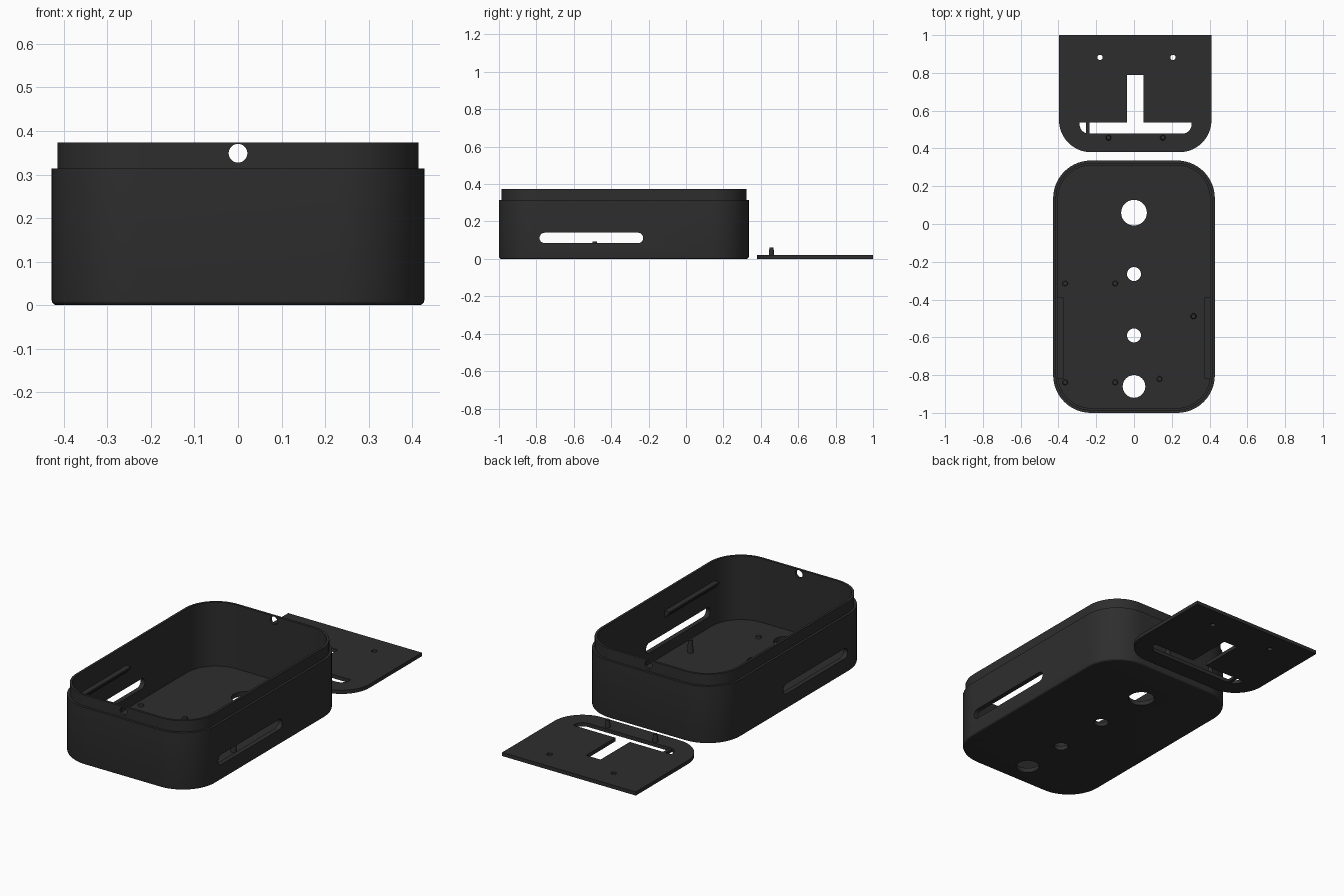
import bpy, bmesh, math

if "Cube" in bpy.data.objects:
    bpy.data.objects.remove(bpy.data.objects["Cube"])

plastic = bpy.data.materials.new("dark_grey_plastic")
plastic.diffuse_color = (0.027, 0.027, 0.027, 1)
plastic.use_nodes = True
plastic.node_tree.nodes["Principled BSDF"].inputs["Base Color"].default_value = plastic.diffuse_color


def arc(cx, cy, r, a0, a1, n=14):
    """Points along a circular arc, angles in degrees."""
    return [(cx + r * math.cos(math.radians(a0 + (a1 - a0) * i / n)),
             cy + r * math.sin(math.radians(a0 + (a1 - a0) * i / n))) for i in range(n + 1)]


def rounded(inset):
    """Case outline shrunk by inset."""
    x, y0, y1, r = 0.428 - inset, -1 + inset, 0.336 - inset, 0.2 - inset
    return (arc(x - r, y0 + r, r, -90, 0) + arc(x - r, y1 - r, r, 0, 90)
            + arc(-x + r, y1 - r, r, 90, 180) + arc(-x + r, y0 + r, r, 180, 270))


def loft(name, rings, axis="z"):
    """Skin a stack of (outline, height) rings and cap both ends."""
    place = {"z": lambda u, v, h: (u, v, h),
             "x": lambda u, v, h: (h, u, v),
             "y": lambda u, v, h: (u, h, v)}[axis]
    bm = bmesh.new()
    rows = [[bm.verts.new(place(u, v, h)) for u, v in pts] for pts, h in rings]
    n = len(rows[0])
    for a, b in zip(rows, rows[1:]):
        for i in range(n):
            j = (i + 1) % n
            bm.faces.new((a[i], a[j], b[j], b[i]))
    bm.faces.new(rows[0][::-1])
    bm.faces.new(rows[-1])
    bmesh.ops.recalc_face_normals(bm, faces=bm.faces)
    mesh = bpy.data.meshes.new(name)
    bm.to_mesh(mesh)
    bm.free()
    mesh.materials.append(plastic)
    ob = bpy.data.objects.new(name, mesh)
    bpy.context.collection.objects.link(ob)
    return ob


def prism(name, pts, h0, h1, axis="z"):
    return loft(name, [(pts, h0), (pts, h1)], axis)


def circle(cx, cy, r, n=32):
    return arc(cx, cy, r, 0, 360, n)[:-1]


def rect(x0, x1, y0, y1):
    return [(x0, y0), (x1, y0), (x1, y1), (x0, y1)]


def cut(ob, cutters):
    """Subtract the cutters, bake the result and remove the helpers."""
    for c in cutters:
        c.hide_render = True
        m = ob.modifiers.new("cut", "BOOLEAN")
        m.operation, m.solver, m.object = "DIFFERENCE", "EXACT", c
    dg = bpy.context.evaluated_depsgraph_get()
    mesh = bpy.data.meshes.new_from_object(ob.evaluated_get(dg))
    ob.modifiers.clear()
    ob.data = mesh
    for c in cutters:
        bpy.data.objects.remove(c)


def smooth(ob):
    bpy.ops.object.select_all(action="DESELECT")
    ob.select_set(True)
    bpy.context.view_layer.objects.active = ob
    bpy.ops.object.shade_smooth_by_angle(angle=math.radians(30))


# Open case: rounded bottom edge, stepped lip, hollow inside
case = loft("case", [
    (rounded(0.012), 0), (rounded(0.006), 0.0016), (rounded(0.0016), 0.006), (rounded(0), 0.012),
    (rounded(0), 0.314), (rounded(0.013), 0.314), (rounded(0.013), 0.374),
    (rounded(0.026), 0.374), (rounded(0.026), 0.025)])
slot = arc(-0.257, 0.112, 0.028, -90, 90) + arc(-0.755, 0.112, 0.028, 90, 270)
cutters = [prism("side_slot_cutter", slot, -0.6, 0.6, "x"),
           prism("cable_hole_cutter", circle(0, 0.349, 0.0215), -1.2, 0.6, "y")]
for y, r in ((0.06, 0.068), (-0.265, 0.037), (-0.59, 0.037), (-0.86, 0.06)):
    cutters.append(prism("floor_hole_cutter", circle(0, y, r, 40), -0.1, 0.1))
cut(case, cutters)
smooth(case)

# Wedge-shaped ledges inside the long walls
for s, side in ((-1, "left"), (1, "right")):
    prism(side + "_ledge", [(s * 0.408, 0.265), (s * 0.373, 0.265), (s * 0.373, 0.255),
                            (s * 0.408, 0.22)], -0.82, -0.39, "y")

# Locating pegs on the floor
for x, y, top in ((-0.365, -0.315, 0.035), (-0.1, -0.315, 0.035), (-0.365, -0.838, 0.035),
                  (-0.1, -0.838, 0.035), (0.135, -0.82, 0.035), (0.315, -0.488, 0.092)):
    smooth(loft("floor_peg", [(circle(x, y, 0.016, 20), 0.02), (circle(x, y, 0.012, 20), top)]))

# Flat bracket plate with two rounded corners
plate = prism("plate", arc(0.24, 0.55, 0.17, -90, 0) + [(0.41, 1), (-0.397, 1)]
              + arc(-0.227, 0.55, 0.17, 180, 270), 0, 0.02)
tee = (arc(-0.238, 0.528, 0.05, 180, 270) + arc(0.255, 0.528, 0.05, 270, 360)
       + [(0.305, 0.538), (0.05, 0.538), (0.05, 0.79), (-0.037, 0.79), (-0.037, 0.538),
          (-0.288, 0.538)])
cut(plate, [prism("tee_cutter", tee, -0.1, 0.1)]
    + [prism("screw_hole_cutter", circle(x, 0.882, 0.014), -0.1, 0.1) for x in (-0.18, 0.206)])
smooth(plate)

# Thin bridge across the plate slot, and its two pegs
prism("slot_bridge", rect(-0.253, -0.236, 0.47, 0.545), 0.002, 0.018)
for x in (-0.135, 0.153):
    smooth(loft("plate_peg", [(circle(x, 0.457, 0.015, 20), 0.015),
                              (circle(x, 0.457, 0.011, 20), 0.06)]))
